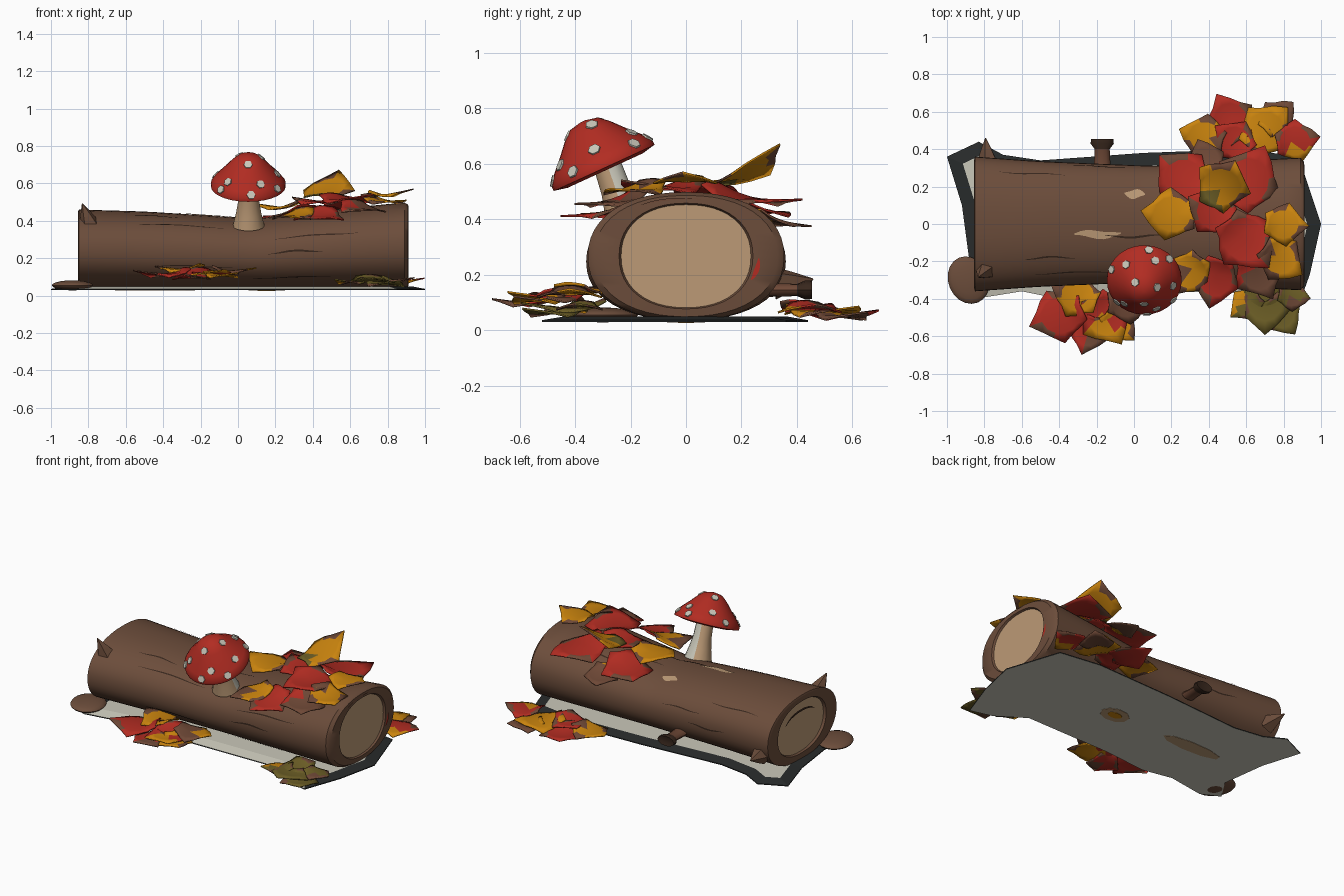
import bpy, bmesh, random
from math import sin, cos, pi, radians, copysign, atan2
from mathutils import Matrix, Vector

random.seed(4)
old = bpy.data.objects.get("Cube")
if old:
    bpy.data.objects.remove(old)


def material(name, code):
    rgb = [int(code[i:i + 2], 16) / 255 for i in (0, 2, 4)]
    col = [c / 12.92 if c < 0.04 else ((c + 0.055) / 1.055) ** 2.4 for c in rgb] + [1]
    m = bpy.data.materials.new(name)
    m.use_nodes = True
    m.diffuse_color = col
    m.node_tree.nodes["Principled BSDF"].inputs["Base Color"].default_value = col
    return m


bark = material("bark brown", "6C4D3B")
wood = material("pale wood", "BC9A76")
crack = material("dark brown", "38271D")
red = material("leaf red", "B22C22")
orange = material("leaf orange", "CA840E")
olive = material("olive", "6C5E26")
russet = material("russet brown", "6E4836")
cream = material("cream", "CAC8BA")
charcoal = material("charcoal", "282B2B")


def make(name, bm, mats, smooth=False, normals=True):
    if normals:
        bmesh.ops.recalc_face_normals(bm, faces=bm.faces[:])
    me = bpy.data.meshes.new(name)
    bm.to_mesh(me)
    bm.free()
    ob = bpy.data.objects.new(name, me)
    bpy.context.collection.objects.link(ob)
    for m in mats:
        me.materials.append(m)
    if smooth:
        bpy.ops.object.select_all(action="DESELECT")
        ob.select_set(True)
        bpy.context.view_layer.objects.active = ob
        bpy.ops.object.shade_smooth_by_angle(angle=radians(40))
    return ob


def bridge(bm, rings, mat=0):
    for a, b in zip(rings, rings[1:]):
        n = len(a)
        for i in range(n):
            bm.faces.new((a[i], a[(i + 1) % n], b[(i + 1) % n], b[i])).material_index = mat


def lathe(name, profile, segs, matrix, mats, rule=None, smooth=True):
    bm = bmesh.new()
    rings = [[bm.verts.new((r * cos(2 * pi * i / segs), r * sin(2 * pi * i / segs), z))
              for i in range(segs)] for r, z in profile]
    bridge(bm, rings)
    bm.faces.new(rings[0])
    bm.faces.new(rings[-1])
    for f in bm.faces:
        f.material_index = rule(f.calc_center_median()) if rule else 0
    bm.transform(matrix)
    return make(name, bm, mats, smooth)


# Log: stations of x, half width and top height
STATIONS = [(-0.85, 0.36, 0.46), (-0.5, 0.335, 0.45), (0.1, 0.31, 0.412), (0.6, 0.34, 0.47),
            (0.91, 0.355, 0.5)]
BASE = 0.035


def section(x):
    for (x0, w0, t0), (x1, w1, t1) in zip(STATIONS, STATIONS[1:]):
        if x <= x1:
            k = (x - x0) / (x1 - x0)
            return w0 + k * (w1 - w0), t0 + k * (t1 - t0)
    return STATIONS[-1][1:]


def full(v):
    return copysign(abs(v) ** 0.9, v)


def surface(x, a, wide=1.0, high=1.0, off=0.0):
    w, top = section(x)
    h = (top - BASE) / 2
    return Vector((x, (w * wide + off) * full(cos(a)), BASE + h + (h * high + off) * full(sin(a))))


SEGS = 48
bm = bmesh.new()


def log_ring(x, wide=1.0, high=1.0):
    return [bm.verts.new(surface(x, 2 * pi * i / SEGS, wide, high)) for i in range(SEGS)]


body = [log_ring(-0.85 + 1.74 * i / 18) for i in range(19)]
left = [log_ring(-0.855, 0.95, 0.95), log_ring(-0.85, 0.7, 0.8), log_ring(-0.835, 0.68, 0.78)]
right = [log_ring(0.91, 0.93, 0.94), log_ring(0.912, 0.68, 0.82), log_ring(0.9, 0.66, 0.8)]
bridge(bm, left[::-1] + body + right)
for end in (left, right):
    bm.faces.new(end[-1]).material_index = 1
make("log", bm, [bark, wood], True)


def strip(name, rows, mat, flip=False):
    bm = bmesh.new()
    rows = [[bm.verts.new(p) for p in row] for row in rows]
    for p, q in zip(rows, rows[1:]):
        quad = (p[1], q[1], q[0], p[0])
        bm.faces.new(quad[::-1] if flip else quad)
    make(name, bm, [mat], normals=False)


def bark_strip(name, x0, x1, deg, width, mat):
    # Tapered plate that follows the bark
    rows = []
    for i in range(9):
        k = i / 8
        a = radians(deg) + 0.02 * sin(k * 7 + x0 * 9)
        w = width * (0.15 + sin(pi * k)) / section(x0)[0] / 2
        rows.append([surface(x0 + k * (x1 - x0), a + s * w, off=0.004) for s in (-1, 1)])
    strip(name, rows, mat)


# Cracks spread round the log
for i in range(12):
    start = random.uniform(-0.8, 0.4)
    bark_strip("bark_crack", start, start + random.uniform(0.25, 0.5), 20 * i, 0.01, crack)
bark_strip("bare_patch_front", -0.32, -0.07, 98, 0.035, wood)
bark_strip("bare_patch_back", -0.05, 0.06, 62, 0.05, wood)


def end_mark(name, x, scale, a0, a1, width, mat):
    # Curved growth mark on a cut end
    rows = []
    for i in range(9):
        k = i / 8
        a = radians(a0 + k * (a1 - a0))
        sides = [scale + s * width * (0.2 + sin(pi * k)) for s in (-1, 1)]
        rows.append([surface(x, a, r, r) for r in sides])
    strip(name, rows, mat, x < 0)


end_mark("end_scar_right", 0.916, 0.74, -28, -2, 0.022, red)
end_mark("end_arc_right", 0.916, 0.89, 82, 118, 0.012, russet)
end_mark("end_arc_left", -0.84, 0.5, 30, 140, 0.03, crack)


def aim(pos, direction):
    return Matrix.Translation(pos) @ Vector(direction).to_track_quat("Z", "Y").to_matrix().to_4x4()


# Splinters at the broken end, a side stub and a root lobe
for pos, way, size in (((-0.79, -0.24, 0.37), (-0.35, -0.35, 1), 0.135),
                       ((-0.78, 0.32, 0.17), (-0.1, 1, 0.1), 0.14)):
    lathe("splinter", [(size * 0.45, 0), (size * 0.25, size * 0.5), (0.003, size)], 5,
          aim(pos, way), [bark], smooth=False)
lathe("side_stub", [(0.045, 0), (0.04, 0.1), (0.062, 0.13), (0.06, 0.155), (0.03, 0.15)], 12,
      Matrix.Translation((-0.17, 0.3, 0.145)) @ Matrix.Diagonal((1, 1, 0.55, 1))
      @ Matrix.Rotation(-pi / 2, 4, "X"), [russet, crack], lambda c: int(c.z > 0.1))
bm = bmesh.new()
bmesh.ops.create_uvsphere(bm, u_segments=20, v_segments=10, radius=1,
                          matrix=Matrix.Translation((-0.885, -0.3, 0.055))
                          @ Matrix.Rotation(0.4, 4, "Z") @ Matrix.Diagonal((0.108, 0.13, 0.027, 1)))
make("root_lobe", bm, [bark], True)

# Ground sheet with a dark rim along the back and both ends
OUTLINE = [(-1, 0.36), (-0.83, 0.44), (-0.7, 0.37), (-0.5, 0.34), (0.05, 0.38), (0.6, 0.4),
           (0.88, 0.36), (1, 0), (0.94, -0.27), (0.85, -0.52), (0.7, -0.48), (0.52, -0.36),
           (-0.1, -0.37), (-0.4, -0.4), (-0.6, -0.36), (-0.85, -0.4), (-0.97, -0.34),
           (-0.88, -0.2), (-0.92, 0.1)]
bm = bmesh.new()
low = bm.faces.new([bm.verts.new((x, y, 0.03)) for x, y in OUTLINE])
top = bm.faces.new([bm.verts.new((x, y, 0.036)) for x, y in OUTLINE])
bridge(bm, [list(low.verts), list(top.verts)], 1)
bm.normal_update()
rim = bmesh.ops.inset_region(bm, faces=[top], thickness=0.07, use_even_offset=True)["faces"]
for v in top.verts:
    v.co.z = 0.05
for f in rim:
    c = f.calc_center_median()
    f.material_index = int(c.y > 0.1 or c.x > 0.8 or c.x < -0.85)
bmesh.ops.triangulate(bm, faces=bm.faces[:])
make("ground_sheet", bm, [cream, charcoal])
for x, sx, sy, z, mat in ((-0.45, 0.22, 0.05, 0.028, wood), (0.15, 0.1, 0.07, 0.028, wood),
                          (0.15, 0.05, 0.03, 0.026, orange)):
    lathe("underside_patch", [(1, z), (1, 0.031)], 9,
          Matrix.Translation((x, 0, 0)) @ Matrix.Diagonal((sx, sy, 1, 1)), [mat], smooth=False)

# Mushroom
TILT = Matrix.Translation((0.055, -0.295, 0.585)) @ Matrix.Rotation(0.43, 4, "X")
CAP = [(0.2, 0), (0.2, 0.02), (0.178, 0.05), (0.13, 0.1), (0.09, 0.145), (0.055, 0.175), (0.01, 0.185)]
lathe("mushroom_cap", CAP, 28, TILT, [red])
lathe("mushroom_gills", [(0.196, 0), (0.15, -0.01), (0.05, 0.02)], 28, TILT, [red])
lathe("mushroom_stem", [(0.085, -0.24), (0.068, -0.17), (0.056, -0.1), (0.05, 0.03)], 14,
      Matrix.Translation((0.057, -0.285, 0.6)) @ Matrix.Rotation(0.33, 4, "X"),
      [wood, cream], lambda c: int(c.x > -0.01 and c.y > 0.01))
for row, count in ((1, 6), (2, 5), (4, 3)):
    (r0, z0), (r1, z1) = CAP[row], CAP[row + 1]
    for i in range(count):
        a = 2 * pi * i / count + row * 0.6 + random.uniform(-0.25, 0.25)
        r, z = (r0 + r1) / 2, (z0 + z1) / 2
        way = ((z1 - z0) * cos(a), (z1 - z0) * sin(a), r0 - r1)
        lathe("cap_spot", [(0.024, -0.003), (0.023, 0.005)], 6,
              TILT @ aim((r * cos(a), r * sin(a), z), way), [cream], smooth=False)


# Leaves: jagged and gently cupped, with a second colour on one side and dark tips
def leaf(name, x, y, z, size, yaw, pitch, heart, blade):
    bm = bmesh.new()
    n = 15
    mid = bm.verts.new((0, 0, -size * 0.1))
    inner, outer = [], []
    for i in range(n):
        a = 2 * pi * i / n
        reach = size * (1 + 0.25 * cos(a))
        jag = 1.15 if i % 3 == 0 else random.uniform(0.88, 0.98)
        for ring, k in ((inner, 0.74), (outer, jag)):
            r = reach * k
            ring.append(bm.verts.new((r * cos(a), 0.9 * r * sin(a), 0.15 * size * cos(2 * a) * k * k)))
    shift = random.randrange(n)
    for i in range(n):
        j = (i + 1) % n
        s = (i + shift) % n
        bm.faces.new((mid, inner[i], inner[j])).material_index = int(s < 3)
        f = bm.faces.new((inner[i], outer[i], outer[j], inner[j]))
        f.material_index = 1 if s < 4 else (2 if s % 5 < 2 else 0)
    bm.transform(Matrix.Translation((x, y, z)) @ Matrix.Rotation(yaw, 4, "Z")
                 @ Matrix.Rotation(-radians(pitch), 4, "Y"))
    ob = make(name, bm, [heart, blade, russet], True, False)
    solid = ob.modifiers.new("thickness", "SOLIDIFY")
    solid.thickness, solid.offset = 0.007, 0


R, O, V, B = red, orange, olive, russet
# Each heap: centre, then leaves that point away from it
HEAPS = {
    "top_leaf": ((0.5, 0.02), [
        (0.23, 0.05, 0.135, O, O), (0.29, 0.22, 0.15, R, R), (0.59, 0.2, 0.17, R, R),
        (0.57, -0.06, 0.16, R, R), (0.78, 0, 0.11, O, O), (0.76, -0.17, 0.12, O, B),
        (0.65, -0.24, 0.13, B, R), (0.44, -0.27, 0.13, R, R), (0.31, -0.24, 0.12, O, B),
        (0.39, 0.32, 0.1, B, O), (0.45, 0.05, 0.13, R, R)]),
    "front_leaf": ((-0.2, -0.42), [
        (-0.37, -0.48, 0.14, R, R), (-0.28, -0.39, 0.12, O, O), (-0.17, -0.47, 0.14, R, O),
        (-0.24, -0.56, 0.1, R, B), (-0.1, -0.52, 0.1, O, O), (-0.06, -0.42, 0.11, B, O)]),
    "corner_leaf": ((0.7, -0.36), [
        (0.7, -0.39, 0.14, V, V), (0.77, -0.46, 0.11, V, V), (0.62, -0.42, 0.09, V, O),
        (0.83, -0.38, 0.08, V, B)]),
    "back_leaf": ((0.6, 0.4), [
        (0.4, 0.46, 0.115, O, B), (0.53, 0.53, 0.13, R, R), (0.68, 0.48, 0.14, O, O),
        (0.75, 0.55, 0.1, B, O), (0.84, 0.44, 0.11, R, O), (0.56, 0.43, 0.11, R, R)]),
}
GROUND = {"front_leaf": 0.15, "corner_leaf": 0.09, "back_leaf": 0.1}
for name, (centre, leaves) in HEAPS.items():
    for x, y, size, heart, blade in leaves:
        yaw = atan2(y - centre[1], x - centre[0])
        if name in GROUND:
            z, pitch = GROUND[name] - 0.25 * (abs(y) - 0.38), -5
        else:
            z, pitch = section(x)[1] + 0.06 - y * y, -60 * abs(y)
        leaf(name, x, y, z, size, yaw, pitch, heart, blade)
leaf("raised_leaf", 0.46, 0.18, 0.56, 0.145, 1.1, 24, O, V)
